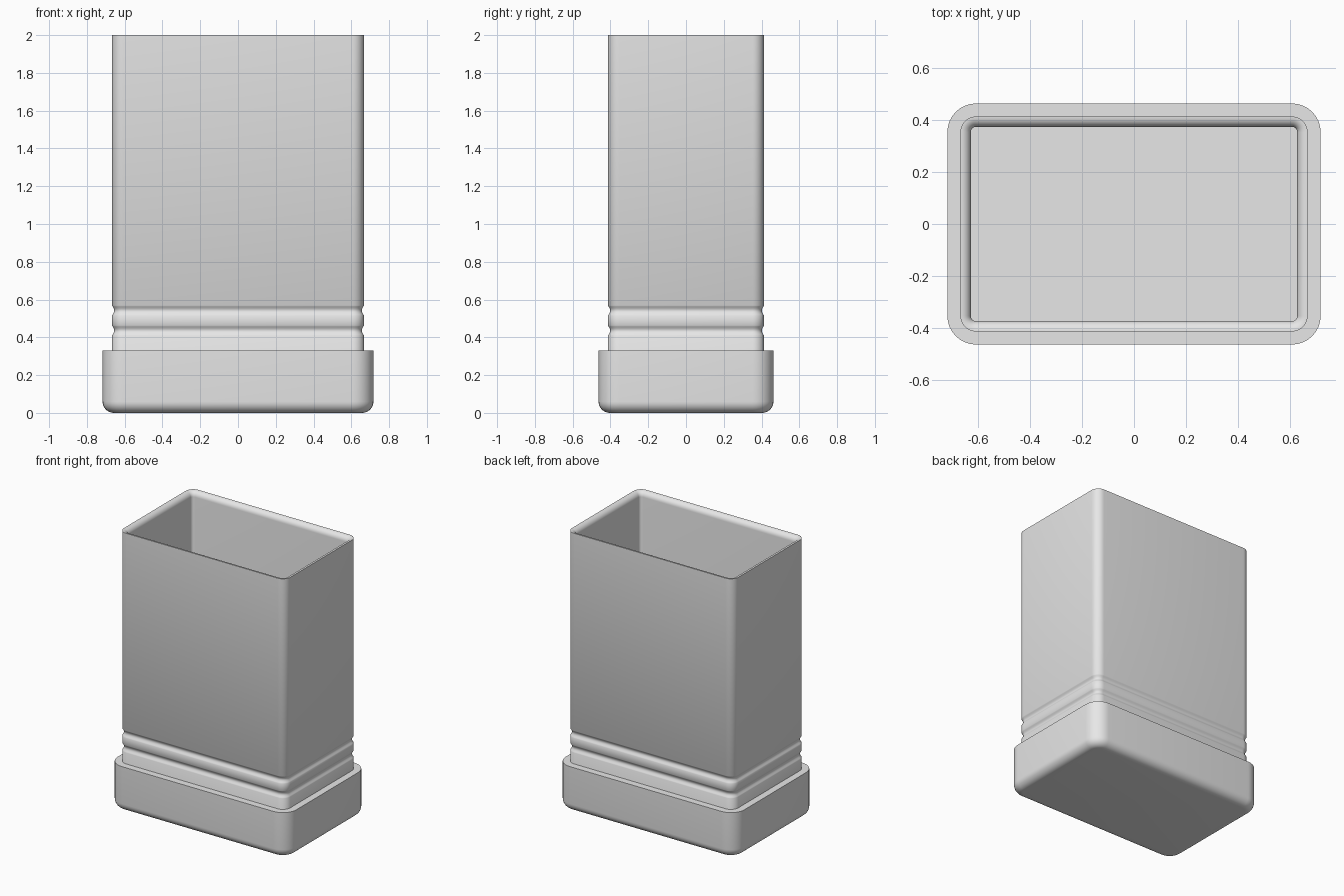
import bpy, bmesh
from math import sin, cos, pi

cube = bpy.data.objects.get("Cube")
if cube:
    bpy.data.objects.remove(cube, do_unlink=True)

grey = bpy.data.materials.new("light_grey")
grey.use_nodes = True
colour = (0.8, 0.8, 0.8, 1)
grey.diffuse_color = colour
grey.node_tree.nodes["Principled BSDF"].inputs["Base Color"].default_value = colour

CORE_X, CORE_Y = 0.607, 0.353   # rectangle joining the corner centres
STEPS = 8                       # segments in each rounded corner


def arc(cr, cz, radius, start, end, n=8):
    """Profile points along a circular arc, as (offset, height)."""
    angles = [start + (end - start) * i / n for i in range(n + 1)]
    return [(cr + radius * cos(a), cz + radius * sin(a)) for a in angles]


def ring(bm, r, z):
    """Rounded rectangle offset by r from the core."""
    verts = []
    for q, (sx, sy) in enumerate([(1, 1), (-1, 1), (-1, -1), (1, -1)]):
        for i in range(STEPS + 1):
            a = (q + i / STEPS) * pi / 2
            verts.append(bm.verts.new((sx * CORE_X + r * cos(a), sy * CORE_Y + r * sin(a), z)))
    return verts


def loft(name, profile):
    """Skin rounded rectangles along the profile and cap both ends."""
    bm = bmesh.new()
    rings = [ring(bm, r, z) for r, z in profile]
    for a, b in zip(rings, rings[1:]):
        for i in range(len(a)):
            j = (i + 1) % len(a)
            bm.faces.new((a[i], a[j], b[j], b[i]))
    bm.faces.new(rings[0][::-1])
    bm.faces.new(rings[-1])
    bmesh.ops.recalc_face_normals(bm, faces=bm.faces)
    mesh = bpy.data.meshes.new(name)
    bm.to_mesh(mesh)
    bm.free()
    mesh.materials.append(grey)
    obj = bpy.data.objects.new(name, mesh)
    bpy.context.collection.objects.link(obj)
    bpy.ops.object.select_all(action="DESELECT")
    obj.select_set(True)
    bpy.context.view_layer.objects.active = obj
    bpy.ops.object.shade_smooth_by_angle(angle=pi / 6)


def groove(z, half=0.027, depth=0.012):
    """Shallow concave groove around the sleeve wall."""
    return [(0.06 - depth * cos(t * pi / 2) ** 1.2 if abs(t) < 1 else 0.06, z + half * t)
            for t in [i / 5 - 1 for i in range(11)]]


# Base cup: rounded bottom edge, straight wall, flat ledge, socket
fillet = 0.06
loft("base_cup",
     arc(0.11 - fillet, fillet, fillet, -pi / 2, 0)
     + [(0.11, 0.329), (0.06, 0.329), (0.06, 0.05)])

# Sleeve: two grooves, rounded inner rim, hollow inside with a floor
rim = 0.038
loft("sleeve",
     [(0.06, 0.05)] + groove(0.436) + groove(0.542) + [(0.06, 2.0)]
     + arc(0.058, 2.0 - rim, rim, pi / 2, pi)
     + [(0.02, 0.08)])
